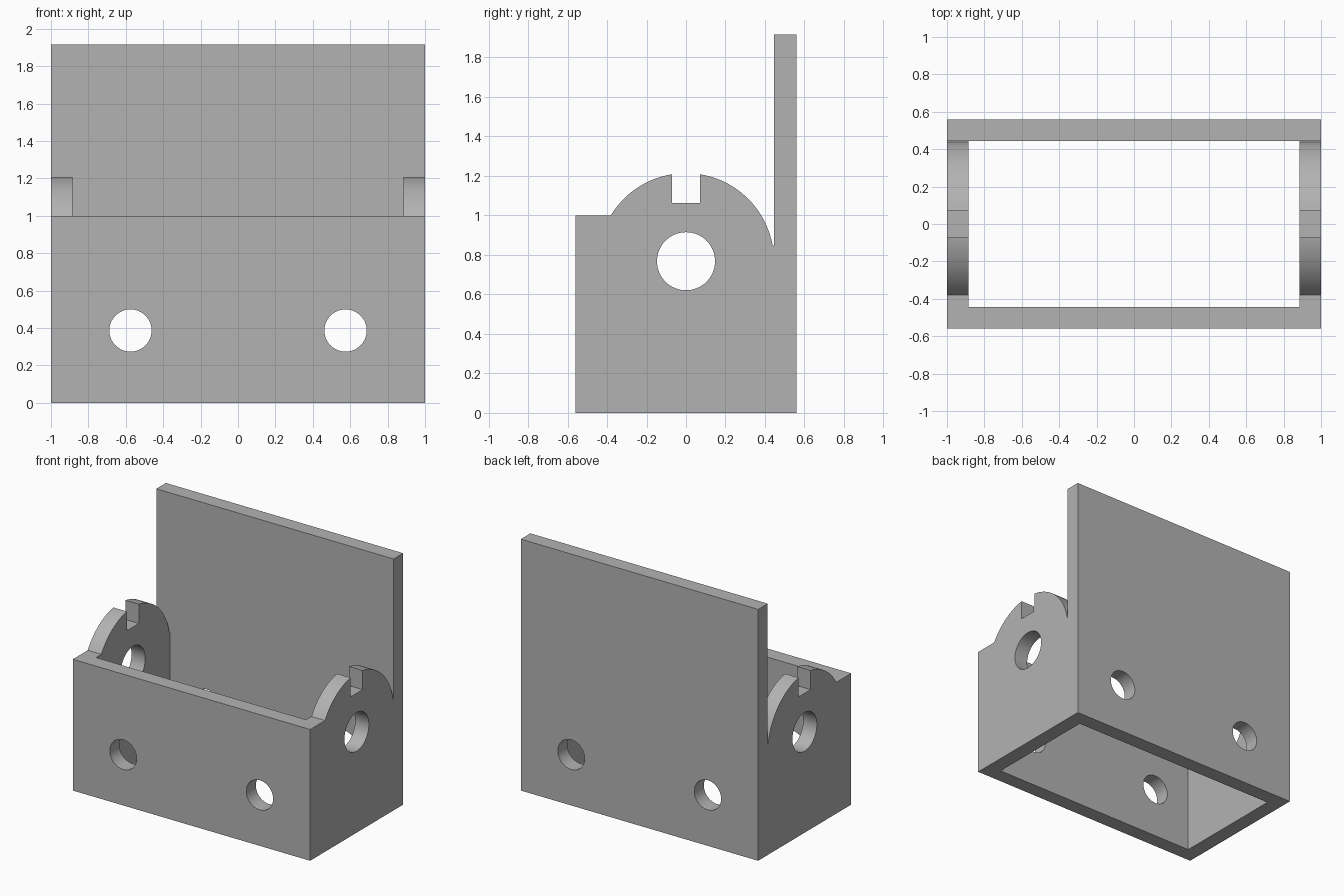
import bpy, bmesh, math
from mathutils import Matrix

default = bpy.data.objects.get("Cube")
if default:
    bpy.data.objects.remove(default, do_unlink=True)

HALF_Y, WALL, HEIGHT = 0.56, 0.115, 1.915
INNER = HALF_Y - WALL
AXIS_Z, EAR_R = 0.768, 0.446

grey = bpy.data.materials.new("plain grey")
grey.use_nodes = True
grey.diffuse_color = (0.45, 0.45, 0.45, 1)
grey.node_tree.nodes["Principled BSDF"].inputs["Base Color"].default_value = (0.45, 0.45, 0.45, 1)


def make_object(name, bm):
    bmesh.ops.recalc_face_normals(bm, faces=bm.faces)
    mesh = bpy.data.meshes.new(name)
    bm.to_mesh(mesh)
    bm.free()
    mesh.materials.append(grey)
    obj = bpy.data.objects.new(name, mesh)
    bpy.context.collection.objects.link(obj)
    return obj


def arc(y0, y1, steps=24):
    """Points on the rounded ear between two y positions."""
    a0, a1 = math.acos(y0 / EAR_R), math.acos(y1 / EAR_R)
    angles = [a0 + (a1 - a0) * i / steps for i in range(steps + 1)]
    return [(EAR_R * math.cos(a), AXIS_Z + EAR_R * math.sin(a)) for a in angles]


def cylinder(name, radius, depth, location, axis):
    bm = bmesh.new()
    turn = Matrix.Rotation(math.pi / 2, 4, axis)
    bmesh.ops.create_cone(bm, cap_ends=True, segments=64, radius1=radius, radius2=radius,
                          depth=depth, matrix=Matrix.Translation(location) @ turn)
    return make_object(name, bm)


# Side outline: low front wall, slotted ears, tall back wall
notch, floor, front_top = 0.072, 1.062, 1.0
ear_front = -math.sqrt(EAR_R ** 2 - (front_top - AXIS_Z) ** 2)
right_arc = arc(notch, 0.439)
outline = [(-HALF_Y, 0), (-HALF_Y, front_top)]
outline += arc(ear_front, -notch)
outline += [(-notch, floor), (notch, floor)]
outline += right_arc
outline += [(INNER, right_arc[-1][1]), (INNER, HEIGHT), (HALF_Y, HEIGHT), (HALF_Y, 0)]

# Extrude the outline across the full width
bm = bmesh.new()
face = bm.faces.new([bm.verts.new((-1, y, z)) for y, z in outline])
grown = bmesh.ops.extrude_face_region(bm, geom=[face], use_keep_orig=True)
bmesh.ops.translate(bm, vec=(2, 0, 0),
                    verts=[v for v in grown["geom"] if isinstance(v, bmesh.types.BMVert)])
bracket = make_object("bracket_body", bm)

# Cutters: open cavity, axle hole, and screw holes through front and back
bm = bmesh.new()
bmesh.ops.create_cube(bm, size=2, matrix=Matrix.Translation((0, 0, 1))
                      @ Matrix.Diagonal((1 - WALL, INNER, 2, 1)))
cutters = [make_object("cavity_cutter", bm),
           cylinder("axle_hole_cutter", 0.147, 3, (0, 0, AXIS_Z), 'Y')]
for side, x in (("left", 0.575), ("right", -0.575)):
    cutters.append(cylinder(side + "_screw_hole_cutter", 0.113, 2, (x, 0, 0.387), 'X'))

bpy.context.view_layer.objects.active = bracket
for cutter in cutters:
    mod = bracket.modifiers.new(cutter.name, 'BOOLEAN')
    mod.operation, mod.solver, mod.object = 'DIFFERENCE', 'EXACT', cutter
    bpy.ops.object.modifier_apply(modifier=mod.name)
for cutter in cutters:
    bpy.data.objects.remove(cutter, do_unlink=True)

# Smooth curves, sharp corners
bpy.ops.object.select_all(action='DESELECT')
bracket.select_set(True)
bpy.ops.object.shade_smooth_by_angle(angle=math.radians(30))
